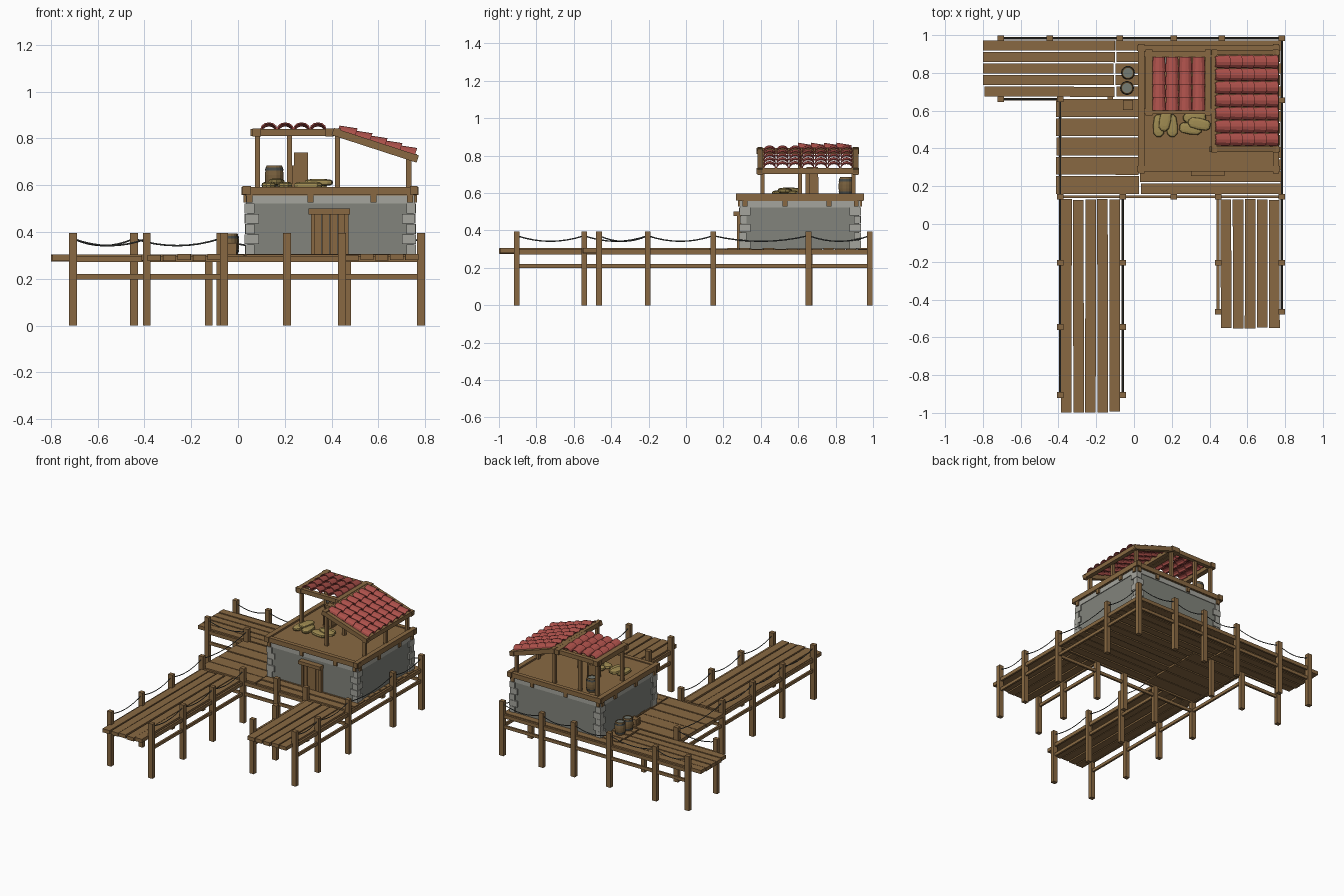
import bpy, bmesh, math, random
from mathutils import Matrix, Vector

if "Cube" in bpy.data.objects:
    bpy.data.objects.remove(bpy.data.objects["Cube"])

random.seed(4)


def mat(name, r, g, b):
    m = bpy.data.materials.new(name)
    lin = [((c / 255 + 0.055) / 1.055) ** 2.4 for c in (r, g, b)]
    m.diffuse_color = (*lin, 1)
    m.use_nodes = True
    m.node_tree.nodes["Principled BSDF"].inputs["Base Color"].default_value = m.diffuse_color
    return m


WOOD = mat("wood", 137, 105, 66)
CASK = mat("barrel_wood", 122, 97, 62)
WALL = mat("wall_stone", 130, 132, 124)
TRIM = mat("light_stone", 165, 165, 157)
TILE = mat("red_tile", 172, 80, 74)
SACK = mat("sackcloth", 160, 140, 82)
ROPE = mat("rope_grey", 84, 88, 86)
IRON = mat("iron_grey", 70, 74, 72)
LID = mat("barrel_lid_grey", 118, 124, 116)


def finish(bm, name, *mats):
    bmesh.ops.recalc_face_normals(bm, faces=bm.faces)
    me = bpy.data.meshes.new(name)
    bm.to_mesh(me)
    bm.free()
    for m in mats:
        me.materials.append(m)
    ob = bpy.data.objects.new(name, me)
    bpy.context.collection.objects.link(ob)
    return ob


def box(bm, x0, x1, y0, y1, z0, z1, rz=0.0):
    m = (Matrix.Translation(((x0 + x1) / 2, (y0 + y1) / 2, (z0 + z1) / 2))
         @ Matrix.Rotation(rz, 4, 'Z') @ Matrix.Diagonal((x1 - x0, y1 - y0, z1 - z0, 1)))
    bmesh.ops.create_cube(bm, size=1, matrix=m)


def boxes(name, material, rows):
    bm = bmesh.new()
    for r in rows:
        box(bm, *r)
    return finish(bm, name, material)


def beam(bm, a, b, w, h):
    """Square beam between two points."""
    a, b = Vector(a), Vector(b)
    d = b - a
    m = (Matrix.Translation((a + b) / 2) @ d.to_track_quat('X', 'Z').to_matrix().to_4x4()
         @ Matrix.Diagonal((d.length, w, h, 1)))
    bmesh.ops.create_cube(bm, size=1, matrix=m)


# Planked decks: count planks across, jittered a little
def planks(name, x0, x1, y0, y1, n, along_x):
    bm = bmesh.new()
    lo, hi = (y0, y1) if along_x else (x0, x1)
    w = (hi - lo) / n
    for i in range(n):
        a, b = lo + i * w + 0.004, lo + (i + 1) * w - 0.004
        z = 0.304 + random.uniform(-0.003, 0.003)
        e, f = random.uniform(0, 0.008), random.uniform(0, 0.008)
        r = random.uniform(-0.003, 0.003)
        if along_x:
            box(bm, x0 + e, x1 - f, a, b, z - 0.026, z, r)
        else:
            box(bm, a, b, y0 + e, y1 - f, z - 0.026, z, r)
    finish(bm, name, WOOD)


planks("left_pier_planks", -0.39, -0.07, -1.0, 0.135, 5, False)
planks("right_pier_planks", 0.455, 0.775, -0.555, 0.135, 5, False)
planks("main_deck_planks", -0.415, 0.03, 0.155, 0.665, 5, True)
planks("house_deck_planks", 0.03, 0.78, 0.155, 0.665, 8, True)
planks("back_pier_planks", -0.8, -0.1, 0.67, 0.975, 5, True)
planks("back_deck_planks", -0.1, 0.78, 0.67, 0.975, 5, True)

# Post lines, each with two rails and maybe ropes
LINES = [
    ([(-0.39, y) for y in (-0.905, -0.545, -0.205, 0.145, 0.66)], True),
    ([(-0.06, y) for y in (-0.905, -0.545, -0.205, 0.145)], True),
    ([(0.445, y) for y in (-0.465, -0.205, 0.145)], False),
    ([(0.783, y) for y in (-0.465, -0.205, 0.145, 0.655, 0.983)], True),
    ([(x, 0.983) for x in (-0.705, -0.445, -0.075, 0.21, 0.465, 0.783)], True),
    ([(-0.705, 0.66), (-0.39, 0.66)], True),
    ([(-0.39, 0.145), (-0.06, 0.145), (0.21, 0.145), (0.445, 0.145), (0.783, 0.145)], False),
]
posts = {p for line, _ in LINES for p in line}
boxes("pier_posts", WOOD, [(x - 0.017, x + 0.017, y - 0.015, y + 0.015, 0, 0.395)
                           for x, y in sorted(posts)] + [(-0.14, -0.11, 0.645, 0.675, 0, 0.28)])
rails = bmesh.new()
curve = bpy.data.curves.new("ropes", 'CURVE')
curve.dimensions = '3D'
curve.bevel_depth = 0.0035
curve.bevel_resolution = 0
for line, roped in LINES:
    for (ax, ay), (bx, by) in zip(line, line[1:]):
        for z, h in ((0.209, 0.022), (0.285, 0.026)):
            beam(rails, (ax, ay, z), (bx, by, z), 0.014, h)
        if roped:
            sp = curve.splines.new('POLY')
            sp.points.add(8)
            for i, p in enumerate(sp.points):
                t = i / 8
                p.co = (ax + (bx - ax) * t, ay + (by - ay) * t, 0.372 - 0.12 * t * (1 - t), 1)
finish(rails, "pier_rails", WOOD)
curve.materials.append(ROPE)
rope = bpy.data.objects.new("ropes", curve)
bpy.context.collection.objects.link(rope)
bpy.context.view_layer.objects.active = rope
rope.select_set(True)
bpy.ops.object.convert(target='MESH')

# Stone house with corner blocks and a light top band
X0, X1, Y0, Y1 = 0.04, 0.75, 0.295, 0.925
boxes("house_walls", WALL, [(X0, X1, Y0, Y1, 0.3, 0.56)])
blocks = [(X0 - 0.005, X1 + 0.005, Y0 - 0.005, Y1 + 0.005, 0.522, 0.558)]
for cx, sx in ((X0, 1), (X1, -1)):
    for cy, sy in ((Y0, 1), (Y1, -1)):
        for i in range(5):
            lx, ly = (0.05, 0.028) if i % 2 else (0.03, 0.05)
            o = 0.009 + random.uniform(-0.002, 0.003)
            xs = sorted((cx - sx * o, cx + sx * lx))
            ys = sorted((cy - sy * o, cy + sy * ly))
            blocks.append((*xs, *ys, 0.304 + i * 0.044, 0.346 + i * 0.044))
boxes("corner_stones", TRIM, blocks)

# Door with frame and lintel
boxes("door", WOOD, [(0.325 + i * 0.034, 0.357 + i * 0.034, 0.283, 0.296, 0.3, 0.475) for i in range(4)])
boxes("door_frame", WOOD, [(0.312, 0.33, 0.274, 0.297, 0.3, 0.478), (0.455, 0.473, 0.274, 0.297, 0.3, 0.478),
                           (0.302, 0.478, 0.255, 0.297, 0.476, 0.5)])

# Roof terrace: floor, edging beams and joist ends
boxes("terrace_floor", WOOD, [(0.03, 0.76, 0.285, 0.935, 0.557, 0.585)])
boxes("terrace_edging", WOOD, [(0.015, 0.772, 0.277, 0.307, 0.558, 0.592), (0.015, 0.772, 0.915, 0.945, 0.558, 0.592),
                               (0.02, 0.055, 0.268, 0.952, 0.56, 0.597), (0.735, 0.768, 0.268, 0.952, 0.56, 0.597)])
joists = [(x - 0.013, x + 0.013, 0.279, 0.941, 0.527, 0.558) for x in (0.05, 0.31, 0.58, 0.735)]
joists += [(0.024, 0.766, y - 0.013, y + 0.013, 0.527, 0.558) for y in (0.315, 0.53, 0.765, 0.91)]
boxes("joist_ends", WOOD, joists)

# Pavilion posts and roof frames
tall = [(0.083, 0.61), (0.083, 0.895), (0.22, 0.895), (0.425, 0.41), (0.425, 0.61), (0.425, 0.895)]
low = [(0.73, 0.41), (0.73, 0.65), (0.73, 0.895)]
boxes("pavilion_posts", WOOD, [(x - 0.011, x + 0.011, y - 0.011, y + 0.011, 0.58, 0.82) for x, y in tall]
      + [(x - 0.011, x + 0.011, y - 0.011, y + 0.011, 0.58, 0.73) for x, y in low])
boxes("flat_roof_frame", WOOD, [(0.053, 0.415, 0.583, 0.612, 0.81, 0.84), (0.053, 0.415, 0.885, 0.914, 0.81, 0.84),
                                (0.062, 0.098, 0.575, 0.925, 0.808, 0.843), (0.375, 0.408, 0.575, 0.925, 0.808, 0.843)])
bm = bmesh.new()
for y in (0.395, 0.908):
    beam(bm, (0.405, y, 0.83), (0.768, y, 0.712), 0.028, 0.032)
box(bm, 0.41, 0.44, 0.378, 0.925, 0.81, 0.842)
box(bm, 0.735, 0.766, 0.378, 0.925, 0.703, 0.734)
finish(bm, "sloped_roof_frame", WOOD)


# Barrel tiles: u runs downhill, v across
def tile_roof(name, m, cols, rows, width, length):
    bm = bmesh.new()
    w, l, n = width / cols, length / rows, 6
    for c in range(cols):
        for r in range(rows):
            rings = []
            for u, lift, k in ((r * l, 0.0, 0.9), (r * l + l * 1.15, 0.009, 1.04)):
                for s, step in ((1.0, 1), (0.82, -1)):
                    ring = []
                    for i in range(n + 1)[::step]:
                        a = math.pi * i / n
                        p = Vector((u, (c + 0.5) * w + math.cos(a) * w / 2 * k * s,
                                    math.sin(a) * 0.028 * k * s + lift - 0.005))
                        ring.append(bm.verts.new(m @ p))
                    rings.append(ring)
            a, b = rings[0] + rings[1], rings[2] + rings[3]
            q = len(a)
            for i in range(q):
                bm.faces.new((a[i], a[(i + 1) % q], b[(i + 1) % q], b[i]))
            for e in (a, b):
                for i in range(n):
                    bm.faces.new((e[i], e[i + 1], e[q - 2 - i], e[q - 1 - i]))
    finish(bm, name, TILE)


tile_roof("flat_roof_tiles", Matrix.Translation((0.097, 0.885, 0.836)) @ Matrix.Rotation(-math.pi / 2, 4, 'Z'),
          4, 4, 0.28, 0.275)
tile_roof("sloped_roof_tiles", Matrix.Translation((0.428, 0.413, 0.836))
          @ Matrix.Rotation(math.atan2(0.117, 0.355), 4, 'Y'), 7, 5, 0.48, 0.335)


# Barrels: turned profile with iron hoops and a sunken lid
def barrel(name, x, y, z, r, h):
    prof = [(0.82, 0), (0.92, 0.15), (1.0, 0.4), (1.0, 0.6), (0.92, 0.85), (0.82, 1), (0.7, 1), (0.7, 0.95)]
    hoops = [[(0.9, 0.1), (0.94, 0.1), (0.99, 0.22), (0.93, 0.22)], [(0.93, 0.78), (0.99, 0.78), (0.94, 0.9), (0.9, 0.9)]]
    bm = bmesh.new()
    n = 14

    def turn(pts, closed, index):
        rings = [[bm.verts.new((x + r * pr * math.cos(2 * math.pi * i / n),
                                y + r * pr * math.sin(2 * math.pi * i / n), z + h * pz))
                  for i in range(n)] for pr, pz in pts]
        for a, b in zip(rings, rings[1:] + (rings[:1] if closed else [])):
            for i in range(n):
                f = bm.faces.new((a[i], a[(i + 1) % n], b[(i + 1) % n], b[i]))
                f.material_index = index
        return rings
    rings = turn(prof, False, 0)
    bm.faces.new(rings[0])
    bm.faces.new(rings[-1]).material_index = 2
    for hp in hoops:
        turn(hp, True, 1)
    finish(bm, name, CASK, IRON, LID)


barrel("deck_barrel_back", -0.032, 0.8, 0.303, 0.037, 0.09)
barrel("deck_barrel_front", -0.037, 0.72, 0.303, 0.037, 0.09)
barrel("terrace_barrel", 0.155, 0.855, 0.585, 0.04, 0.1)


# Crates: a core with corner battens
def crate(name, x, y, z, s, h):
    rows = [(x - s + .004, x + s - .004, y - s + .004, y + s - .004, z, z + h - .003)]
    for dx in (-s, s - 0.01):
        for dy in (-s, s - 0.01):
            rows.append((x + dx, x + dx + 0.01, y + dy, y + dy + 0.01, z, z + h))
    for zz in (z, z + h - 0.01):
        for d in (-s, s - 0.01):
            rows.append((x - s, x + s, y + d, y + d + 0.01, zz, zz + 0.01))
            rows.append((x + d, x + d + 0.01, y - s, y + s, zz, zz + 0.01))
    boxes(name, WOOD, rows)


crate("deck_crate", -0.032, 0.63, 0.303, 0.026, 0.05)
crate("terrace_crate_lower", 0.265, 0.675, 0.585, 0.034, 0.1)
crate("terrace_crate_upper", 0.27, 0.675, 0.685, 0.03, 0.055)

# Sacks lying on the terrace: pillow shapes with pinched necks
for i, (x, y, z, ang) in enumerate([(0.132, 0.52, 0.6, 88), (0.2, 0.52, 0.6, 95), (0.165, 0.55, 0.614, 80),
                                    (0.3, 0.505, 0.6, 172), (0.32, 0.565, 0.6, 5), (0.345, 0.53, 0.612, -12)]):
    bm = bmesh.new()
    bmesh.ops.create_uvsphere(bm, u_segments=10, v_segments=8, radius=1)
    for v in bm.verts:
        v.co = Vector([math.copysign(abs(c) ** 0.65, c) for c in v.co])
        if v.co.x < -0.8:
            v.co.y *= 0.65
    bm.transform(Matrix.Translation((x, y, z)) @ Matrix.Rotation(math.radians(ang), 4, 'Z')
                 @ Matrix.Diagonal((0.062, 0.031, 0.015, 1)))
    finish(bm, "sack_%d" % (i + 1), SACK)
